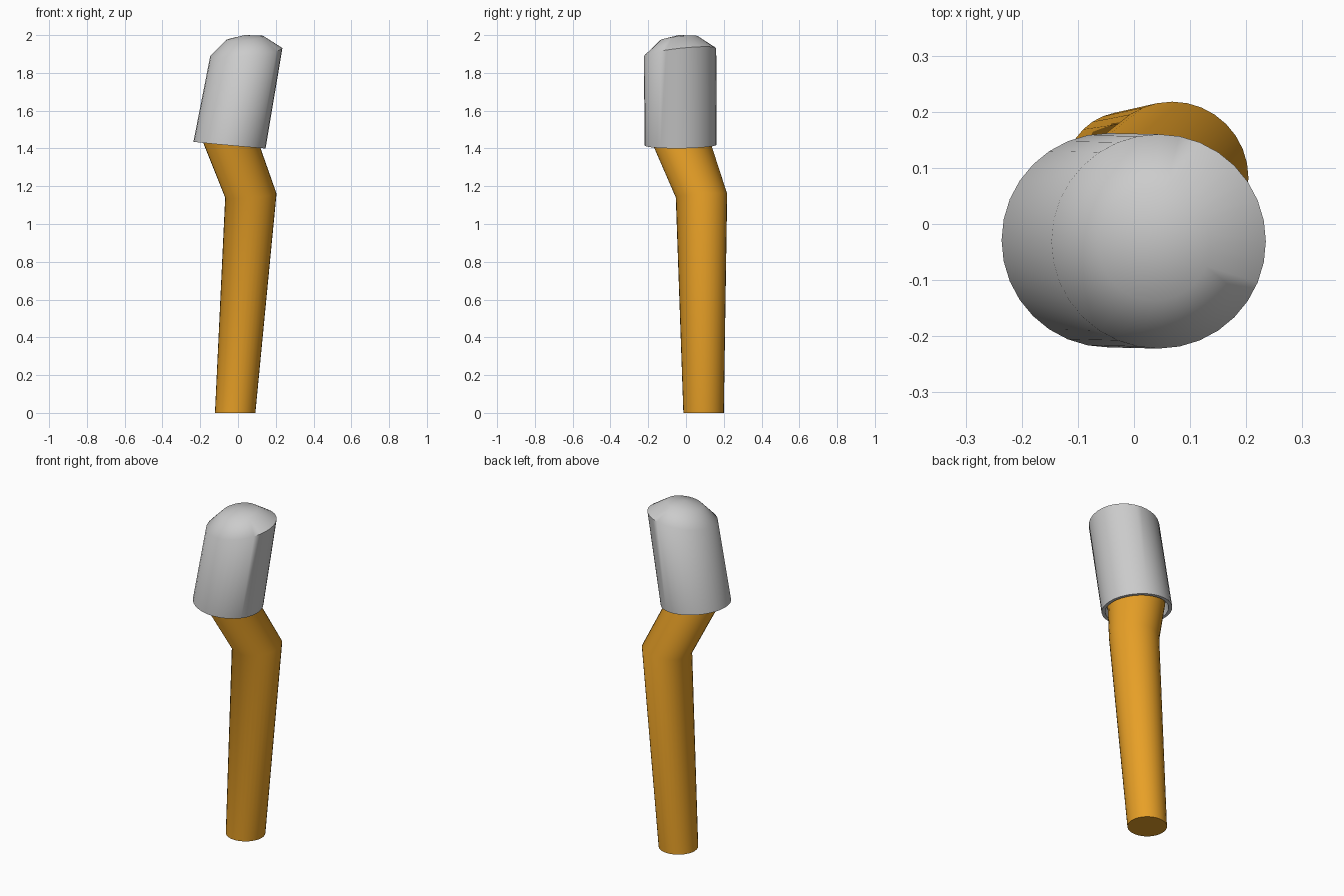
import bpy, bmesh, math

if "Cube" in bpy.data.objects:
    bpy.data.objects.remove(bpy.data.objects["Cube"])

SEG = 32


def loft(name, rings, color=None, tip=None):
    """Skin circles (x, y, z, radius, slope_x, slope_y); close both ends."""
    bm = bmesh.new()
    loops = []
    for x, y, z, r, sx, sy in rings:
        loop = []
        for i in range(SEG):
            a = 2 * math.pi * i / SEG
            dx, dy = r * math.cos(a), r * math.sin(a)
            loop.append(bm.verts.new((x + dx, y + dy, z + sx * dx + sy * dy)))
        loops.append(loop)
    for lo, hi in zip(loops, loops[1:]):
        for i in range(SEG):
            j = (i + 1) % SEG
            bm.faces.new((lo[i], lo[j], hi[j], hi[i]))
    bm.faces.new(loops[0][::-1])
    if tip:
        t = bm.verts.new(tip)
        for i in range(SEG):
            bm.faces.new((loops[-1][i], loops[-1][(i + 1) % SEG], t))
    else:
        bm.faces.new(loops[-1])
    bmesh.ops.recalc_face_normals(bm, faces=bm.faces)
    me = bpy.data.meshes.new(name)
    bm.to_mesh(me)
    bm.free()
    ob = bpy.data.objects.new(name, me)
    bpy.context.collection.objects.link(ob)
    if color:
        mat = bpy.data.materials.new(name + "_colour")
        mat.diffuse_color = color
        mat.use_nodes = True
        mat.node_tree.nodes["Principled BSDF"].inputs["Base Color"].default_value = mat.diffuse_color
        me.materials.append(mat)
    bpy.ops.object.select_all(action='DESELECT')
    ob.select_set(True)
    bpy.context.view_layer.objects.active = ob
    bpy.ops.object.shade_smooth_by_angle(angle=math.radians(60))
    return ob


# bent, tapering handle that ends inside the cap
loft("handle", [
    (-0.015, 0.093, 0.0, 0.107, 0, 0),
    (0.068, 0.082, 1.15, 0.136, 0.08, 0.07),
    (-0.038, -0.025, 1.43, 0.155, -0.14, 0),
    (-0.033, -0.03, 1.50, 0.155, -0.14, 0),
], color=(0.8, 0.35, 0.02, 1))

# leaning cap: recessed underside, rim, straight wall, low dome
loft("cap", [
    (-0.036, -0.03, 1.47, 0.168, -0.1, 0),
    (-0.045, -0.029, 1.418, 0.172, -0.092, 0.01),
    (-0.045, -0.029, 1.418, 0.191, -0.092, 0.01),
    (0.044, -0.031, 1.91, 0.191, 0.107, 0.107),
    (0.036, -0.037, 1.983, 0.100, 0.107, 0.107),
], tip=(0.034, -0.039, 2.0))
